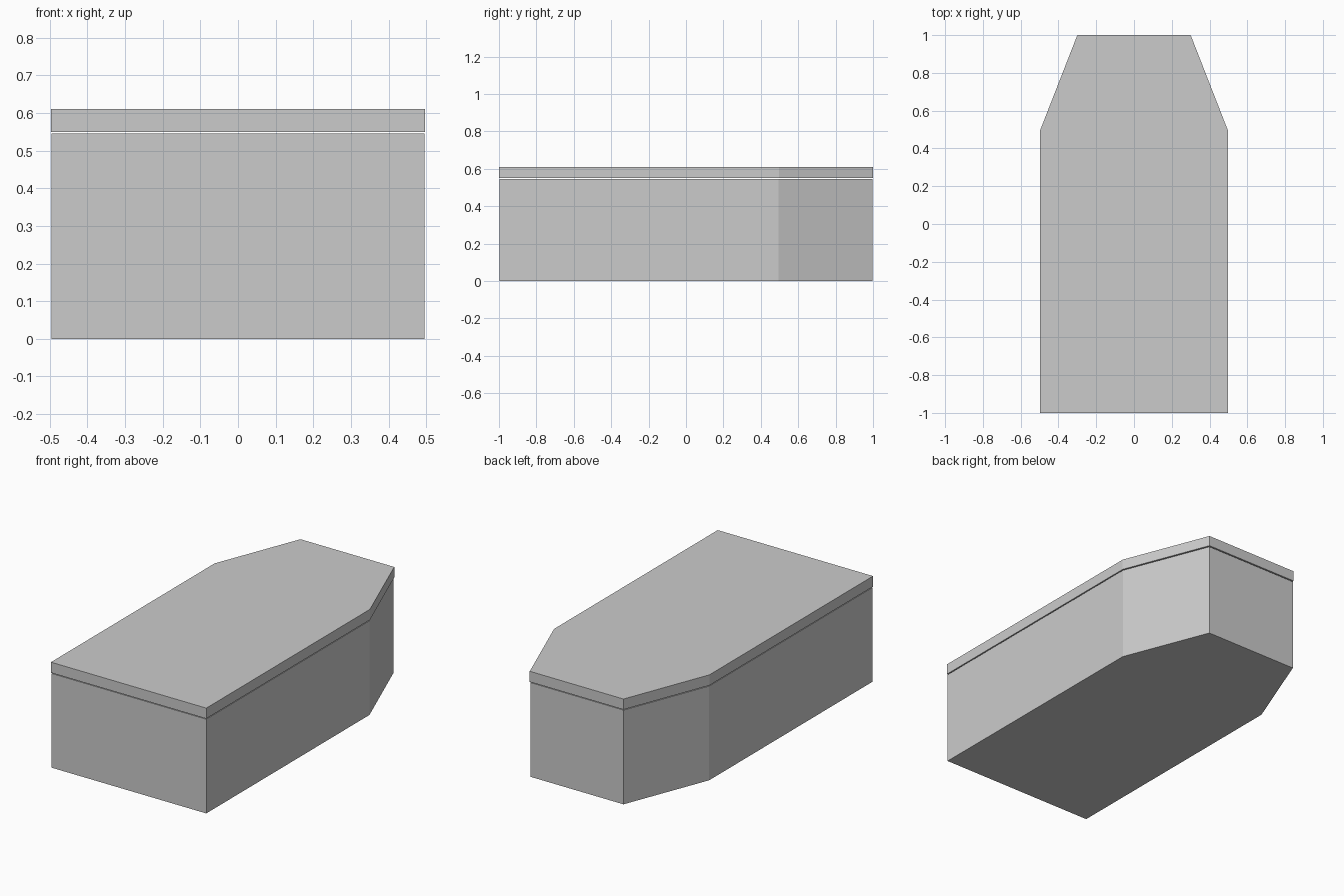
import bpy, bmesh

if "Cube" in bpy.data.objects:
    bpy.data.objects.remove(bpy.data.objects["Cube"])


def prism(name, half_profile, z0, z1):
    """Mirror a half outline across x = 0 and extrude it from z0 to z1."""
    outline = half_profile + [(-x, y) for x, y in reversed(half_profile)]
    bm = bmesh.new()
    face = bm.faces.new([bm.verts.new((x, y, z0)) for x, y in outline])
    top = bmesh.ops.extrude_face_region(bm, geom=[face])["geom"]
    for v in top:
        if isinstance(v, bmesh.types.BMVert):
            v.co.z = z1
    bmesh.ops.recalc_face_normals(bm, faces=bm.faces)
    mesh = bpy.data.meshes.new(name)
    bm.to_mesh(mesh)
    bm.free()
    obj = bpy.data.objects.new(name, mesh)
    bpy.context.collection.objects.link(obj)
    return obj


# Box body, tapered toward the back
prism("body", [(0.495, -0.997), (0.495, 0.495), (0.298, 0.997)], 0.0, 0.545)

# Slightly larger lid floating just above the body
prism("lid", [(0.497, -1.0), (0.497, 0.496), (0.30, 1.0)], 0.55, 0.611)
